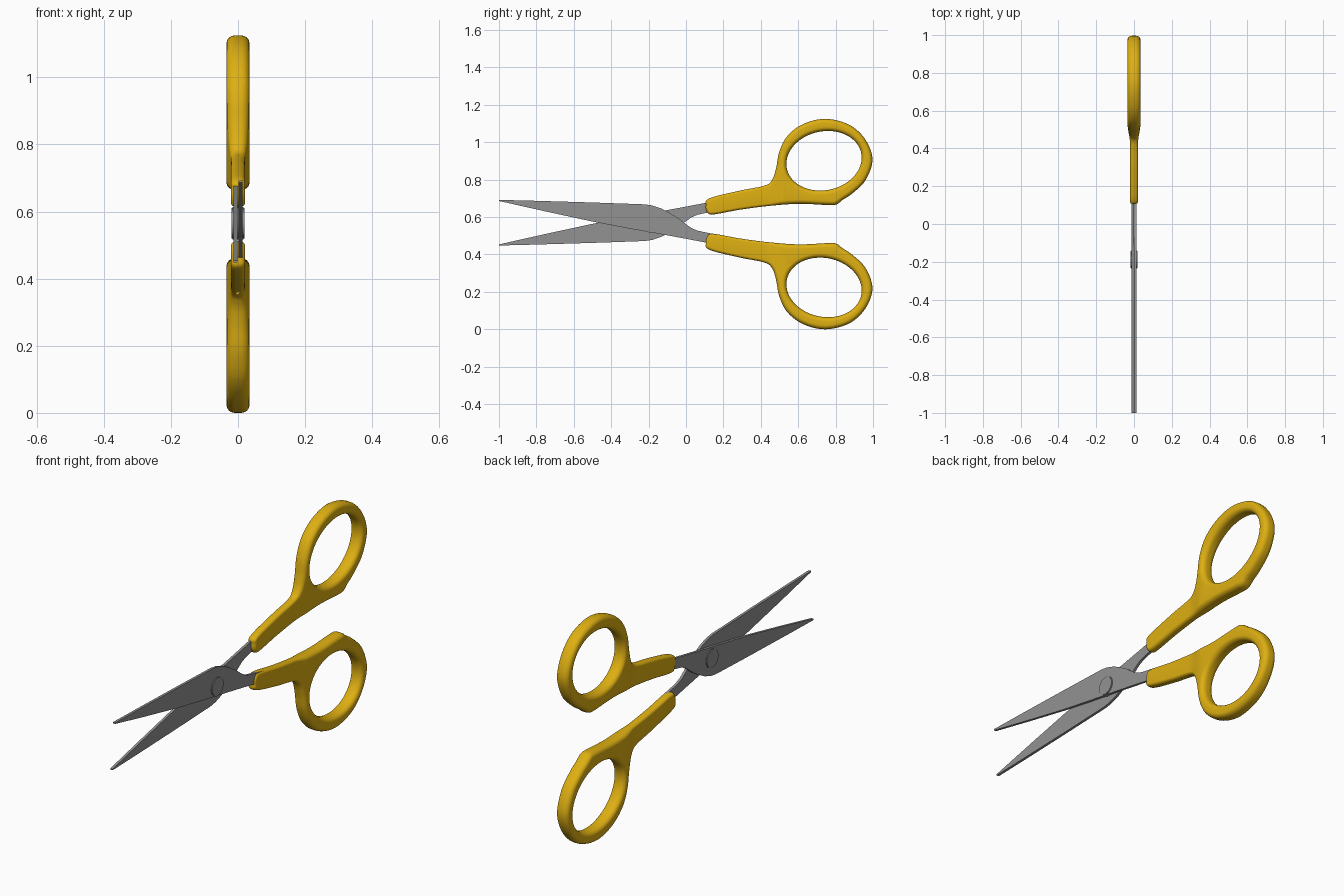
import bpy, bmesh, math
from mathutils import Matrix, Vector

if "Cube" in bpy.data.objects:
    bpy.data.objects.remove(bpy.data.objects["Cube"])


def material(name, rgb):
    m = bpy.data.materials.new(name)
    m.diffuse_color = (*rgb, 1)
    m.use_nodes = True
    m.node_tree.nodes["Principled BSDF"].inputs["Base Color"].default_value = m.diffuse_color
    return m


YELLOW = material("yellow plastic", (0.73, 0.43, 0.006))
STEEL = material("grey steel", (0.29, 0.29, 0.29))


def finish(bm, name, mat, angle):
    bmesh.ops.recalc_face_normals(bm, faces=bm.faces)
    me = bpy.data.meshes.new(name)
    bm.to_mesh(me)
    bm.free()
    me.materials.append(mat)
    me.shade_smooth()
    me.set_sharp_from_angle(angle=math.radians(angle))
    ob = bpy.data.objects.new(name, me)
    bpy.context.collection.objects.link(ob)
    return ob


def flipped(ob, name, c):
    """Copy turned half a turn about the long axis at height c."""
    me = ob.data.copy()
    me.transform(Matrix.Translation((0, 0, 2 * c)) @ Matrix.Rotation(math.pi, 4, 'Y'))
    new = bpy.data.objects.new(name, me)
    bpy.context.collection.objects.link(new)


def spline(pts, n=6):
    """Closed Catmull-Rom loop through the points."""
    out, k = [], len(pts)
    for i in range(k):
        a, b, c, d = (Vector(pts[(i + j) % k]) for j in (-1, 0, 1, 2))
        for s in range(n):
            t = s / n
            out.append(0.5 * (2 * b + (c - a) * t + (2 * a - 5 * b + 4 * c - d) * t * t
                              + (3 * b - a - 3 * c + d) * t ** 3))
    return out


# Blade with its tang: flat plate, tip at the upper front
top = [(-1, .692), (-.8, .687), (-.5, .678), (-.3, .671), (-.22, .668), (-.18, .662),
       (-.13, .645), (-.08, .618), (-.035, .59), (0, .562), (.03, .541), (.06, .528),
       (.1, .519), (.2, .5)]
low = [(.2, .455), (.11, .463), (0, .484), (-.13, .508), (-.3, .538), (-.5, .576),
       (-.75, .63), (-1, .686)]
bm = bmesh.new()
face = bm.faces.new([bm.verts.new((0.001, y, z)) for y, z in top + low])
ext = bmesh.ops.extrude_face_region(bm, geom=[face])
for v in ext["geom"]:
    if isinstance(v, bmesh.types.BMVert):
        v.co.x = 0.014
blade = finish(bm, "upper_blade", STEEL, 30)
flipped(blade, "lower_blade", 0.57)

# Pivot rivet
bm = bmesh.new()
bmesh.ops.create_cone(bm, cap_ends=True, segments=40, radius1=.048, radius2=.048, depth=.038,
                      matrix=Matrix.Translation((0, -.187, .565)) @ Matrix.Rotation(math.pi / 2, 4, 'Y'))
rims = [e for e in bm.edges if abs(e.verts[0].co.x - e.verts[1].co.x) < 1e-5]
bmesh.ops.bevel(bm, geom=rims, offset=.003, segments=2, affect='EDGES')
finish(bm, "pivot_rivet", STEEL, 40)

# Handle: rounded grip with a finger hole, thin shank swelling into a thick ring
HALF, INSET, ROUND = .034, .022, .026


def swell(y):
    t = min(max((y - .43) / .1, 0), 1)
    return .63 + .37 * t * t * (3 - 2 * t)


outline = [(.106, .662), (.125, .7), (.286, .741), (.42, .768), (.461, .8), (.482, .863),
           (.499, .95), (.543, 1.035), (.628, 1.098), (.746, 1.125), (.874, 1.093),
           (.96, 1.013), (.997, .906), (.96, .797), (.89, .727), (.838, .692),
           (.805, .668), (.762, .664), (.607, .671), (.447, .66), (.286, .639),
           (.145, .614), (.113, .627)]
hole, tilt = [], math.radians(12)
for i in range(96):
    a = i * math.tau / 96
    u, w = .203 * math.cos(a), .157 * math.sin(a)
    hole.append(Vector((.738 + u * math.cos(tilt) - w * math.sin(tilt),
                        .901 + u * math.sin(tilt) + w * math.cos(tilt))))

# rounded edge profile as (inset, x) from the -x cap to the +x cap
arc = [(INSET * (1 - math.cos(t)), HALF - ROUND + ROUND * math.sin(t))
       for t in (math.pi / 2 * i / 6 for i in range(7))]
profile = [(i, -x) for i, x in reversed(arc)] + arc

bm = bmesh.new()
caps = [[], []]
for loop, sign in ((spline(outline), 1), (hole, -1)):
    n = len(loop)
    area = sum(loop[i - 1].cross(loop[i]) for i in range(n))
    turn = sign * (1 if area > 0 else -1)
    rings = []
    for inset, x in profile:
        ring = []
        for i, p in enumerate(loop):
            d = (loop[(i + 1) % n] - loop[i - 1]).normalized()
            q = p - Vector((d.y, -d.x)) * turn * inset * swell(p.x)
            ring.append(bm.verts.new((x, q.x, q.y)))
        rings.append(ring)
    for r0, r1 in zip(rings, rings[1:]):
        for i in range(n):
            bm.faces.new((r0[i - 1], r0[i], r1[i], r1[i - 1]))
    for cap, ring in zip(caps, (rings[0], rings[-1])):
        cap += [bm.edges.get((ring[i - 1], ring[i])) for i in range(n)]
for cap in caps:
    bmesh.ops.triangle_fill(bm, use_beauty=True, edges=cap, normal=(1, 0, 0))
# cut across the neck so the swelling bends smoothly
for i in range(8):
    bmesh.ops.bisect_plane(bm, geom=bm.verts[:] + bm.edges[:] + bm.faces[:],
                           plane_co=(0, .42 + .0165 * i, 0), plane_no=(0, 1, 0))
for v in bm.verts:
    v.co.x *= swell(v.co.y)
handle = finish(bm, "upper_handle", YELLOW, 50)
flipped(handle, "lower_handle", 0.5625)
